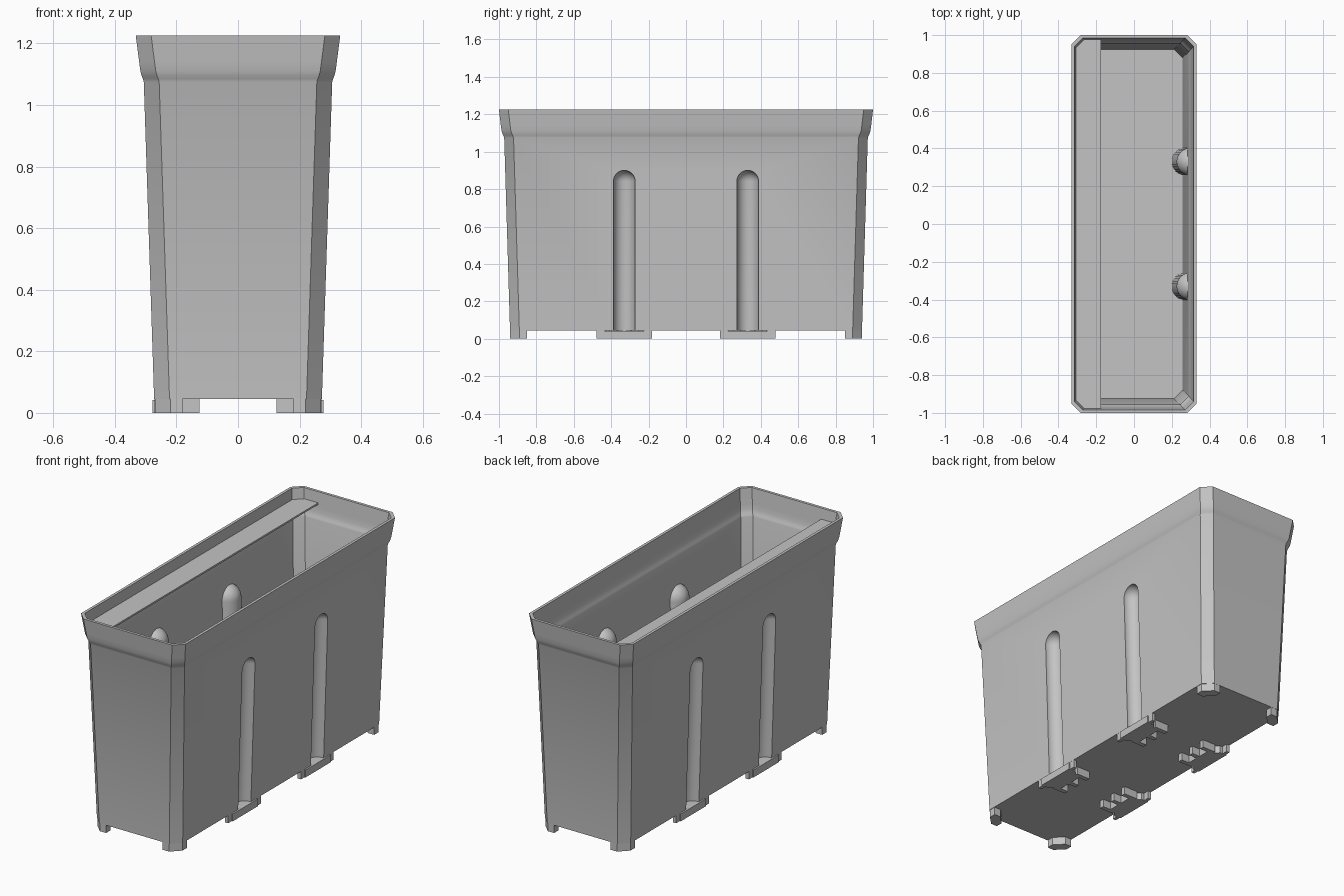
import bpy, bmesh, math

cube = bpy.data.objects.get("Cube")
if cube:
    bpy.data.objects.remove(cube, do_unlink=True)

grey = bpy.data.materials.new("matte grey plastic")
grey.use_nodes = True
grey.diffuse_color = (0.55, 0.55, 0.55, 1)
grey.node_tree.nodes["Principled BSDF"].inputs["Base Color"].default_value = (0.55, 0.55, 0.55, 1)


def loft(name, rings):
    """Skin a stack of equal-length rings and cap both ends."""
    bm = bmesh.new()
    loops = [[bm.verts.new(p) for p in ring] for ring in rings]
    n = len(loops[0])
    for a, b in zip(loops, loops[1:]):
        for i in range(n):
            j = (i + 1) % n
            bm.faces.new((a[i], a[j], b[j], b[i]))
    bm.faces.new(loops[0][::-1])
    bm.faces.new(loops[-1])
    bmesh.ops.recalc_face_normals(bm, faces=bm.faces)
    mesh = bpy.data.meshes.new(name)
    bm.to_mesh(mesh)
    bm.free()
    mesh.materials.append(grey)
    obj = bpy.data.objects.new(name, mesh)
    bpy.context.collection.objects.link(obj)
    return obj


def prism(name, outline, z0, z1):
    return loft(name, [[(x, y, z) for x, y in outline] for z in (z0, z1)])


def box(name, x0, x1, y0, y1, z0, z1):
    return prism(name, [(x0, y0), (x1, y0), (x1, y1), (x0, y1)], z0, z1)


def octagon(hx, hy, z, c=0.05):
    """Rectangle with chamfered corners."""
    quarter = [(hx, hy - c), (hx - c, hy)]
    pts = quarter + [(-x, y) for x, y in quarter[::-1]]
    return [(x, y, z) for x, y in pts + [(-x, -y) for x, y in pts]]


def wall_x(z):
    return 0.271 + 0.0325 * z


def capsule(name, side, y, radius, top):
    """Round-topped column leaning with the side wall."""
    shoulder = top - radius
    levels = [(0.02, radius)]
    for k in range(8):
        a = k / 8 * math.pi / 2
        levels.append((shoulder + radius * math.sin(a), radius * math.cos(a)))
    levels.append((top, radius * 0.04))
    angles = [2 * math.pi * i / 32 for i in range(32)]
    return loft(name, [[(side * (wall_x(z) + r * math.cos(a)), y + r * math.sin(a), z)
                        for a in angles] for z, r in levels])


def cut(target, cutter):
    mod = target.modifiers.new("cut", "BOOLEAN")
    mod.operation = "DIFFERENCE"
    mod.solver = "EXACT"
    mod.object = cutter
    bpy.context.view_layer.update()
    bpy.context.view_layer.objects.active = target
    bpy.ops.object.modifier_apply(modifier=mod.name)
    bpy.data.objects.remove(cutter, do_unlink=True)


# Wall profile: half width, half length, height
upper = [(0.306, 0.972, 1.075), (0.309, 0.976, 1.085), (0.313, 0.981, 1.095),
         (0.317, 0.986, 1.11), (0.321, 0.990, 1.14), (0.332, 1.0, 1.225)]
wall = 0.016
body = loft("planter_body", [octagon(*p) for p in [(wall_x(0.045), 0.941, 0.045)] + upper])

# Cavity, with the inward bulges of the grooves left standing
inner = [(wall_x(0.06), 0.941, 0.06)] + upper + [(0.335, 1.002, 1.26)]
cavity = loft("cavity_cutter", [octagon(x - wall, y - wall, z, 0.045) for x, y, z in inner])
places = [(side, y) for side in (-1, 1) for y in (-0.33, 0.33)]
for side, y in places:
    cut(cavity, capsule("bulge_cutter", side, y, 0.073, 0.915))
cut(body, cavity)
for side, y in places:
    cut(body, capsule("groove_cutter", side, y, 0.058, 0.9))

# Shelf strip inside the rim
prism("rim_shelf", [(-0.312, -0.93), (-0.265, -0.98), (-0.175, -0.98),
                    (-0.175, 0.98), (-0.265, 0.98), (-0.312, 0.93)], 1.155, 1.165)

# Corner feet
corner = [(0.27, 0.85), (0.27, 0.89), (0.22, 0.94), (0.18, 0.94),
          (0.18, 0.90), (0.23, 0.85)]
for sx, sy in [(-1, -1), (-1, 1), (1, -1), (1, 1)]:
    prism("corner_foot", [(sx * x, sy * y) for x, y in corner], 0, 0.05)

# Feet under the grooves: chamfered pad, wall tabs and inner ribs
pad = [(0.278, -0.115), (0.278, 0.115), (0.235, 0.115), (0.195, 0.075),
       (0.195, -0.075), (0.235, -0.115)]
for side, y in places:
    prism("groove_foot_pad", [(side * x, y + dy) for x, dy in pad], 0, 0.042)
    for s in (-1, 1):
        box("groove_foot_tab", side * 0.252, side * 0.272, y + s * 0.105, y + s * 0.148, 0, 0.05)
    for dy in (-0.09, 0, 0.09):
        box("groove_foot_rib", side * 0.125, side * 0.21, y + dy - 0.013, y + dy + 0.013, 0, 0.05)
    box("groove_foot_bar", side * 0.175, side * 0.2, y - 0.1, y + 0.1, 0, 0.05)

# Smooth the curves, keep the folds crisp
bpy.ops.object.select_all(action="DESELECT")
body.select_set(True)
bpy.context.view_layer.objects.active = body
bpy.ops.object.shade_smooth_by_angle(angle=math.radians(30))
